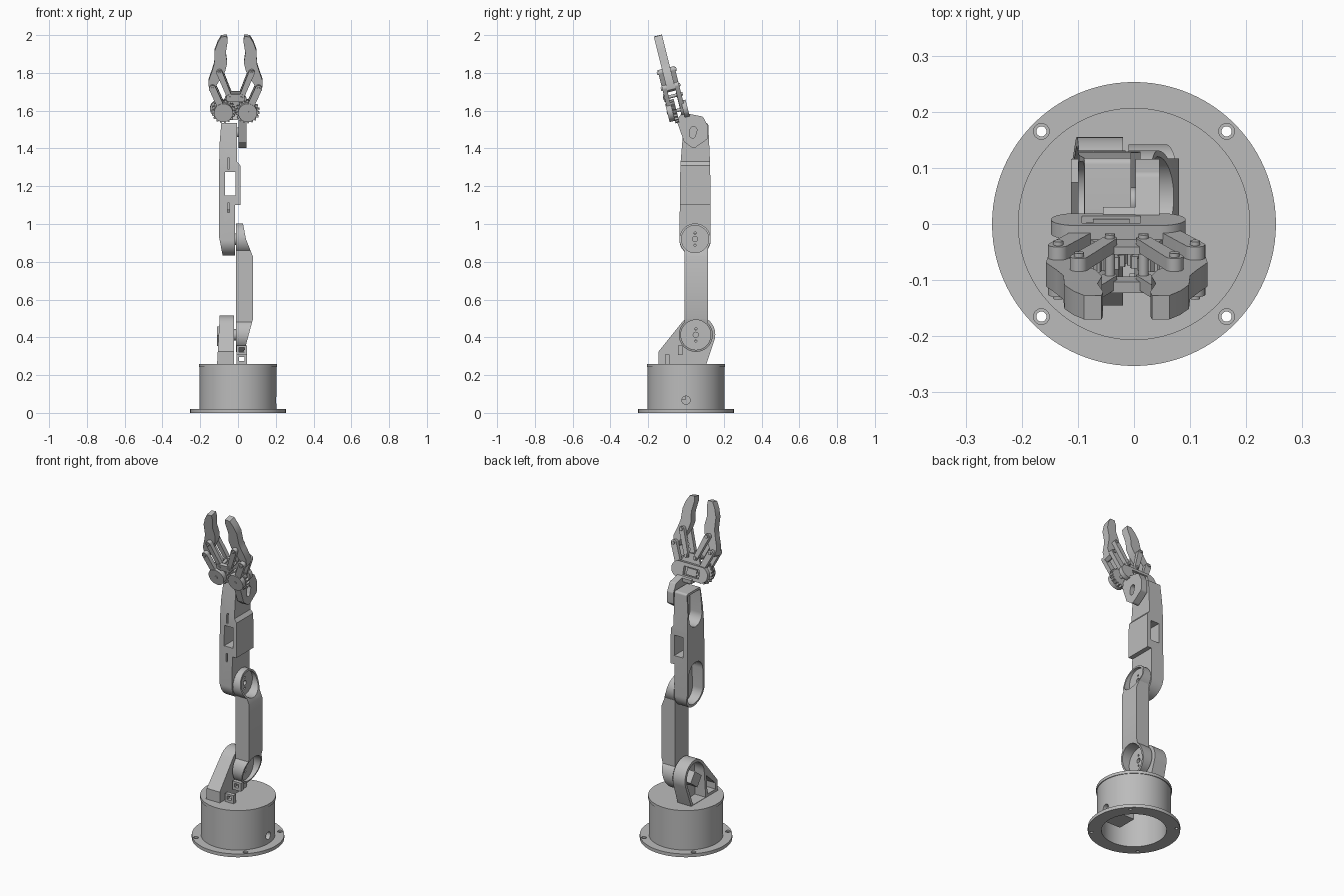
import bpy, bmesh, math
from mathutils import Matrix, Vector
from mathutils.geometry import convex_hull_2d

if "Cube" in bpy.data.objects:
    bpy.data.objects.remove(bpy.data.objects["Cube"], do_unlink=True)

grey = bpy.data.materials.new("plain grey")
grey.use_nodes = True
grey.diffuse_color = (0.5, 0.5, 0.5, 1)
grey.node_tree.nodes["Principled BSDF"].inputs["Base Color"].default_value = (0.5, 0.5, 0.5, 1)


def circle(u, v, r, n=48):
    return [(u + r * math.cos(math.tau * i / n), v + r * math.sin(math.tau * i / n)) for i in range(n)]


def hull(*items):
    """Convex outline round points (u, v) and circles (u, v, r)."""
    pts = []
    for it in items:
        pts += circle(*it) if len(it) == 3 else [it]
    return [pts[i] for i in convex_hull_2d([Vector(p) for p in pts])]


def rect(u0, u1, v0, v1):
    return [(u0, v0), (u1, v0), (u1, v1), (u0, v1)]


def prism(name, pts, axis, a, b):
    """Extrude a 2D outline along an axis from a to b."""
    place = {"x": lambda u, v, d: (d, u, v),
             "y": lambda u, v, d: (u, d, v),
             "z": lambda u, v, d: (u, v, d)}[axis]
    bm = bmesh.new()
    lo = [bm.verts.new(place(u, v, a)) for u, v in pts]
    hi = [bm.verts.new(place(u, v, b)) for u, v in pts]
    bm.faces.new(lo)
    bm.faces.new(hi)
    for i in range(len(pts)):
        j = (i + 1) % len(pts)
        bm.faces.new((lo[i], lo[j], hi[j], hi[i]))
    bmesh.ops.recalc_face_normals(bm, faces=bm.faces)
    me = bpy.data.meshes.new(name)
    bm.to_mesh(me)
    bm.free()
    me.materials.append(grey)
    ob = bpy.data.objects.new(name, me)
    bpy.context.collection.objects.link(ob)
    return ob


def combine(ob, op, *others):
    """Apply boolean operations and remove the helpers."""
    for other in others:
        other.hide_render = True
        m = ob.modifiers.new("bool", "BOOLEAN")
        m.operation, m.solver, m.object = op, "EXACT", other
        bpy.context.view_layer.objects.active = ob
        bpy.ops.object.modifier_apply(modifier=m.name)
        bpy.data.objects.remove(other, do_unlink=True)
    return ob


def cutter(pts, axis, a, b):
    return prism("cutter", pts, axis, a, b)


# Base: flange, drum, lid and the motor hanging inside
flange = prism("base_flange", circle(0, 0, 0.253, 96), "z", 0, 0.02)
combine(flange, "DIFFERENCE", cutter(circle(0, 0, 0.178, 96), "z", -1, 1))
for sx in (-1, 1):
    for sy in (-1, 1):
        x, y = sx * 0.165, sy * 0.165
        combine(flange, "DIFFERENCE", cutter(circle(x, y, 0.009), "z", -1, 1),
                cutter(circle(x, y, 0.014), "z", 0.012, 1))
drum = prism("base_drum", circle(0, 0, 0.203, 96), "z", 0.018, 0.242)
combine(drum, "DIFFERENCE", cutter(circle(0, 0, 0.178, 96), "z", -1, 1),
        cutter(circle(0, 0.067, 0.022), "x", 0.1, 0.3))
prism("base_lid", circle(0, 0, 0.207, 96), "z", 0.242, 0.26)
prism("base_motor", rect(0, 0.1, -0.12, 0), "z", 0.07, 0.245)

# Shoulder: open arch bracket with a motor inside
shoulder = prism("shoulder_bracket", hull((0.055, 0.415, 0.1), (-0.145, 0.258), (-0.145, 0.325), (0.108, 0.258)),
                 "x", -0.115, -0.02)
combine(shoulder, "INTERSECT", cutter([(-0.114, 0.2), (-0.02, 0.2), (-0.02, 0.6), (-0.092, 0.6)], "y", -1, 1))
combine(shoulder, "DIFFERENCE",
        cutter(hull((0.055, 0.415, 0.083), (-0.03, 0.262), (0.09, 0.262)), "x", -0.2, -0.038),
        cutter([(-0.125, 0.275), (-0.048, 0.275), (-0.048, 0.385), (-0.125, 0.312)], "x", -0.2, -0.038))
motor_pts = [(0.055 + u * 0.8 - v * 0.6, 0.4 + u * 0.6 + v * 0.8) for u, v in rect(-0.03, 0.05, -0.035, 0.035)]
prism("shoulder_motor", motor_pts, "x", -0.112, -0.03)
prism("shoulder_axle", circle(0.052, 0.413, 0.03), "x", -0.025, -0.005)

# Upper arm: link with two round cups facing +x
arm = prism("upper_arm", rect(-0.008, 0.117, 0.42, 0.91), "x", -0.01, 0.09)
ends = ((0.048, 0.92, 0.083), (0.052, 0.413, 0.09))
for c in ends:
    combine(arm, "UNION", cutter(circle(*c, 64), "x", -0.01, 0.09))
combine(arm, "INTERSECT", cutter([(-0.011, 1.01), (0.025, 1.01), (0.042, 0.92), (0.08, 0.825), (0.08, 0.5),
                                  (0.045, 0.37), (0.025, 0.31), (-0.011, 0.31)], "y", -1, 1))
for y, z, r in ends:
    combine(arm, "DIFFERENCE", cutter(circle(y, z, r - 0.011, 64), "x", 0.012, 0.3),
            cutter(circle(y, z, 0.014), "x", -0.1, 0.1))
    for s in (-1, 1):
        combine(arm, "DIFFERENCE", cutter(circle(y, z + s * 0.032, 0.006, 16), "x", -0.1, 0.1))

# Cable guides in front of the arm foot
for name, y, z in (("lid_cable_guide", -0.1, 0.285), ("arm_cable_guide", -0.03, 0.333)):
    guide = prism(name, rect(-0.008, 0.048, z - 0.026, z + 0.024), "y", y - 0.012, y + 0.012)
    combine(guide, "DIFFERENCE", cutter(rect(0.006, 0.034, z - 0.01, z + 0.012), "y", -1, 1))
prism("elbow_axle", circle(0.048, 0.92, 0.03), "x", -0.03, -0.005)

# Forearm: two cups facing -x with a motor window between them
forearm = prism("forearm", hull((0.048, 0.915, 0.083), (-0.03, 1.1), (0.128, 1.1), (-0.03, 1.31), (0.128, 1.31),
                                (0, 1.523, 0.012), (0.106, 1.523, 0.012)), "x", -0.2, 0.1)
combine(forearm, "INTERSECT", cutter([(-0.075, 0.8), (-0.015, 0.8), (-0.015, 1.1), (0.012, 1.1), (0.012, 1.31),
                                      (-0.005, 1.33), (-0.005, 1.6), (-0.083, 1.6), (-0.098, 1.42),
                                      (-0.1, 1.3), (-0.1, 0.93)], "y", -1, 1))
combine(forearm, "DIFFERENCE",
        cutter(hull((0.048, 0.918, 0.07), (0.049, 1.04, 0.066)), "x", -0.3, -0.028),
        cutter(hull((0.005, 1.51, 0.012), (0.1, 1.51, 0.012), (0.05, 1.38, 0.06)), "x", -0.3, -0.02),
        cutter(rect(-0.07, -0.012, 1.152, 1.275), "y", -1, 1))
for z0, z1 in ((1.29, 1.35), (1.06, 1.11)):
    combine(forearm, "DIFFERENCE", cutter(rect(-0.056, -0.046, z0, z1), "y", -0.1, -0.008))

# Wrist: angular plate with a slotted hub and a mounting tab
wrist = prism("wrist", hull((-0.05, 1.548), (-0.02, 1.59), (0.08, 1.555, 0.015), (0.1, 1.515, 0.016),
                            (0.1, 1.46, 0.016), (0.04, 1.42, 0.018), (-0.01, 1.435)), "x", 0.003, 0.045)
combine(wrist, "DIFFERENCE", cutter(hull((0.035, 1.47, 0.015), (0.04, 1.498, 0.018)), "x", 0.02, 0.2))
prism("wrist_tab", [(-0.045, 1.55), (-0.02, 1.59), (0.03, 1.578), (0.03, 1.556)], "x", -0.055, 0.004)
prism("wrist_axle", circle(0.04, 1.485, 0.025), "x", -0.02, 0.004)

# Gripper, built upright about its own origin and then tilted forward
gripper = []


def grip(name, pts, a, b):
    ob = prism(name, pts, "y", a, b)
    gripper.append(ob)
    return ob


finger_pts = [(0.045, 0.41), (0.076, 0.408), (0.095, 0.375), (0.111, 0.33), (0.113, 0.26), (0.125, 0.22),
              (0.144, 0.165), (0.14, 0.115), (0.122, 0.105), (0.106, 0.115), (0.1, 0.145), (0.073, 0.19),
              (0.055, 0.22), (0.044, 0.265), (0.052, 0.32), (0.042, 0.38)]
gear_r = (0.064, 0.064, 0.055, 0.055)
inner, outer, hub, knuckle = (0.03, 0.08), (0.122, 0.13), (0.064, 0), (0.085, 0.216)
for side, s in (("left", 1), ("right", -1)):
    def m(pts):
        return [(s * u, v) for u, v in pts]
    grip(side + "_finger", m(finger_pts), -0.022, 0.022)
    teeth = [(hub[0] + gear_r[i % 4] * math.cos(math.tau * (i + 1 + s) / 72),
              gear_r[i % 4] * math.sin(math.tau * (i + 1 + s) / 72)) for i in range(72)]
    grip(side + "_gear", m(teeth), -0.022, 0.0)
    grip(side + "_gear_cover", m(circle(*hub, 0.05)), -0.05, -0.022)
    for layer, a, b in (("front", -0.046, -0.022), ("back", 0.022, 0.046)):
        grip(f"{side}_{layer}_outer_link", m(hull((*hub, 0.018), (*outer, 0.018))), a, b)
        grip(f"{side}_{layer}_inner_link", m(hull((*inner, 0.013), (*knuckle, 0.016))), a, b)
    for label, p in (("inner", inner), ("outer", outer), ("hub", hub), ("knuckle", knuckle)):
        grip(f"{side}_{label}_pin", m(circle(*p, 0.009, 24)), -0.053, 0.053)
grip("front_palm_plate", hull((-0.03, 0.08, 0.02), (0.03, 0.08, 0.02)), -0.05, -0.03)
grip("back_palm_plate", hull((-0.03, 0.08, 0.018), (0.03, 0.08, 0.018), (-0.05, 0, 0.03), (0.05, 0, 0.03)), 0.02, 0.034)
plate = grip("motor_plate", hull((-0.09, 0, 0.045), (0.06, 0, 0.045)), 0.034, 0.06)
combine(plate, "DIFFERENCE", cutter(rect(-0.08, 0.025, -0.025, 0.025), "y", 0.04, 0.1))
grip("gripper_motor", rect(-0.06, 0.005, -0.02, 0.02), 0.034, 0.056)
tilt = Matrix.Translation((-0.013, -0.05, 1.6)) @ Matrix.Rotation(math.radians(14), 4, "X")
for ob in gripper:
    ob.data.transform(tilt)

# Smooth the curved walls, keep the edges crisp
bpy.ops.object.select_all(action="DESELECT")
for ob in bpy.context.scene.objects:
    if ob.type == "MESH":
        ob.select_set(True)
        bpy.context.view_layer.objects.active = ob
bpy.ops.object.shade_smooth_by_angle(angle=math.radians(30))
